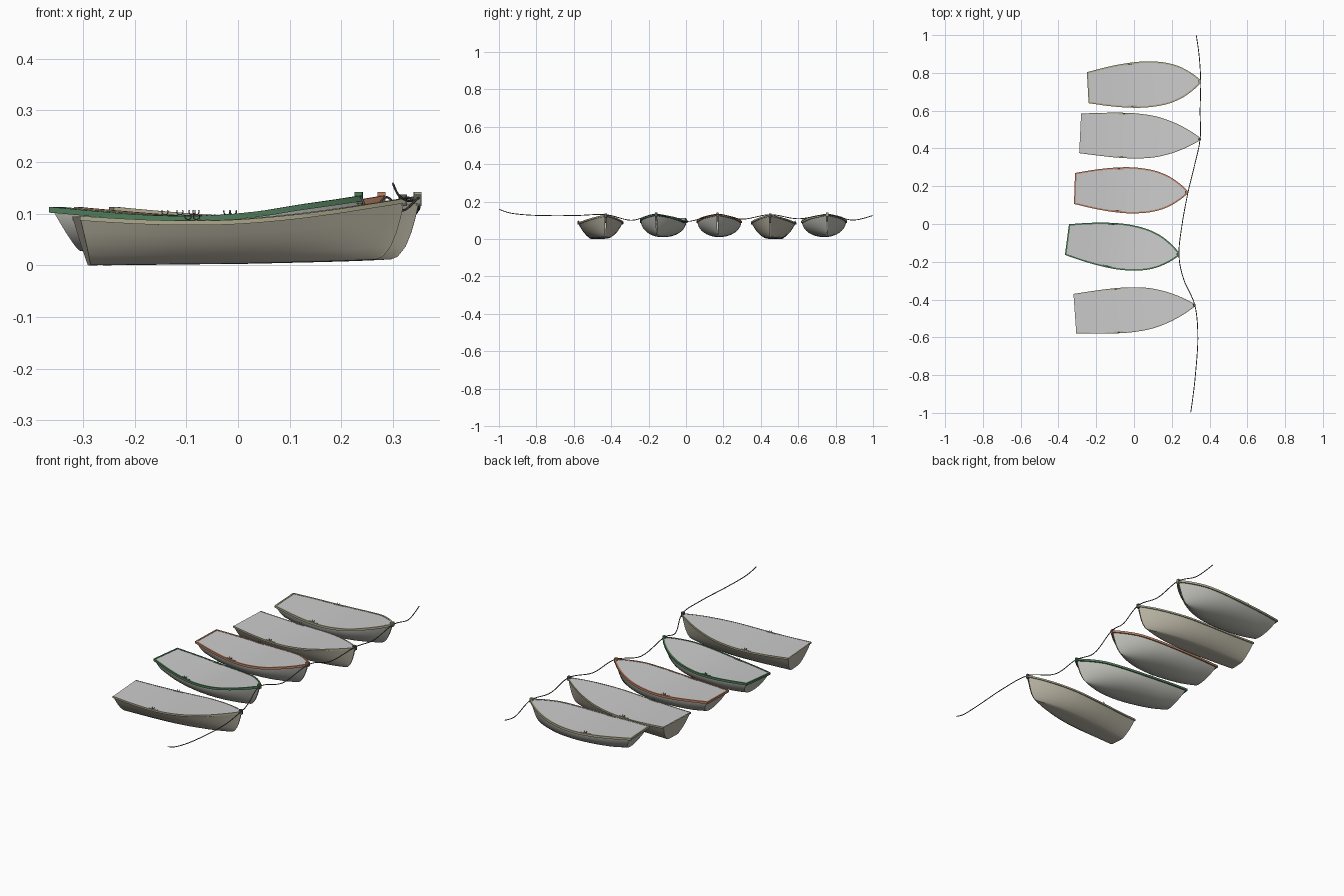
import bpy, math
from mathutils import Matrix, Vector

if "Cube" in bpy.data.objects:
    bpy.data.objects.remove(bpy.data.objects["Cube"])

def mat(name, col):
    m = bpy.data.materials.new(name)
    m.diffuse_color = (*col, 1)
    m.use_nodes = True
    m.node_tree.nodes["Principled BSDF"].inputs["Base Color"].default_value = m.diffuse_color
    return m

HULL = mat("hull_paint", (0.50, 0.50, 0.46))
WOOD = mat("hull_wood", (0.50, 0.47, 0.38))
TAN = mat("trim_tan", (0.42, 0.40, 0.27))
RED = mat("trim_red", (0.50, 0.22, 0.13))
GREEN = mat("trim_green", (0.08, 0.20, 0.10))
DARK = mat("dark_metal", (0.10, 0.11, 0.11))
ROPE = mat("rope_dark", (0.12, 0.12, 0.11))

def spline(rows, n):
    """Catmull-Rom resampling of rows of numbers."""
    out, k = [], len(rows) - 1
    for i in range(n + 1):
        t = i / n * k
        j = min(int(t), k - 1)
        u = t - j
        p = [rows[max(0, min(k, j + d))] for d in (-1, 0, 1, 2)]
        out.append([0.5 * (2*b + (c-a)*u + (2*a-5*b+4*c-d)*u*u + (3*b-a-3*c+d)*u**3)
                    for a, b, c, d in zip(*p)])
    return out

def mesh_obj(name, verts, faces, material, world, smooth=35):
    me = bpy.data.meshes.new(name)
    me.from_pydata(verts, [], faces)
    ob = bpy.data.objects.new(name, me)
    bpy.context.collection.objects.link(ob)
    ob.matrix_world = world
    if material:
        me.materials.append(material)
    bpy.ops.object.select_all(action='DESELECT')
    ob.select_set(True)
    bpy.context.view_layer.objects.active = ob
    bpy.ops.object.mode_set(mode='EDIT')
    bpy.ops.mesh.select_all(action='SELECT')
    bpy.ops.mesh.remove_doubles(threshold=0.00005)
    bpy.ops.mesh.normals_make_consistent(inside=False)
    bpy.ops.object.mode_set(mode='OBJECT')
    if smooth:
        bpy.ops.object.shade_smooth_by_angle(angle=math.radians(smooth))
    return ob

def grid_faces(rows, cols):
    return [(r*cols+c, r*cols+c+1, (r+1)*cols+c+1, (r+1)*cols+c)
            for r in range(rows-1) for c in range(cols-1)]

def sweep(name, path, section, material, world):
    """Sweep a (side, up) section along a path, keeping it upright."""
    verts, m = [], len(section)
    for i, p in enumerate(path):
        a = (p - path[max(i-1, 0)]).to_2d()
        b = (path[min(i+1, len(path)-1)] - p).to_2d()
        a = a.normalized() if a.length else b.normalized()
        b = b.normalized() if b.length else a
        t = (a + b).normalized()
        k = 1 / max(0.5, t.dot(a))
        verts += [(p.x + t.y*s*k, p.y - t.x*s*k, p.z + h) for s, h in section]
    faces = [(i*m+j, i*m+(j+1) % m, (i+1)*m+(j+1) % m, (i+1)*m+j)
             for i in range(len(path)-1) for j in range(m)]
    faces += [tuple(range(m)), tuple(range(len(verts)-m, len(verts)))]
    return mesh_obj(name, verts, faces, material, world, 30)

def tube(name, pts, radius, material, world=Matrix()):
    cu = bpy.data.curves.new(name, 'CURVE')
    cu.dimensions = '3D'
    cu.bevel_depth, cu.bevel_resolution, cu.use_fill_caps = radius, 2, True
    sp = cu.splines.new('POLY')
    sp.points.add(len(pts) - 1)
    for q, p in zip(sp.points, pts):
        q.co = (*p, 1)
    cu.materials.append(material)
    ob = bpy.data.objects.new(name, cu)
    bpy.context.collection.objects.link(ob)
    ob.matrix_world = world

# Stations: sheer position, half beam, sheer height, keel position, keel height, stem curve power
ROUND = [(0, .078, .110, .045, .028, 1), (.10, .098, .101, .12, .016, 1),
         (.20, .112, .094, .21, .011, 1), (.30, .117, .093, .30, .010, 1),
         (.40, .107, .101, .38, .010, .8), (.48, .082, .114, .44, .012, .6),
         (.545, .043, .124, .49, .016, .5), (.592, .003, .132, .525, .022, .45)]
FLAT = [(0, .102, .093, .025, 0, 1), (.10, .110, .087, .115, .001, 1),
        (.20, .116, .084, .20, .002, 1), (.30, .116, .086, .30, .003, 1),
        (.40, .105, .094, .39, .005, .8), (.49, .079, .105, .47, .007, .6),
        (.57, .043, .117, .53, .009, .45), (.637, .003, .127, .572, .011, .35)]
ROUND_SEC = [(math.sin(i*math.pi/20), 1 - math.cos(i*math.pi/20)) for i in range(11)]
FLAT_SEC = [(0, 0), (.18, 0), (.34, .005), (.43, .05), (.60, .22), (.76, .45), (.88, .70), (1, 1)]

def boat(label, stern, bow, flat, trim):
    d = Vector(bow) - Vector(stern)
    w = Matrix.Translation((*stern, 0)) @ Matrix.Rotation(math.atan2(d.y, d.x), 4, 'Z')
    st = spline(FLAT if flat else ROUND, 28)
    sec = FLAT_SEC if flat else ROUND_SEC
    # hull shell and transom
    full = [(-y, z) for y, z in sec[:0:-1]] + sec
    verts = []
    for s, b, z, sk, zk, p in st:
        verts += [(sk + (s-sk)*h**p, b*y, zk + (z-zk)*h) for y, h in full]
    n = len(full)
    mesh_obj(label + "_hull", verts, grid_faces(len(st), n) + [tuple(range(n))],
             WOOD if flat else HULL, w)
    # cover following the sheer line
    cv = []
    for s, b, z, *_ in st:
        cv += [(s, b*f, z + .0015) for f in (-1, -.5, 0, .5, 1)]
    mesh_obj(label + "_cover", cv, grid_faces(len(st), 5), None, w)
    # gunwale trim
    left = [Vector((s, b, z)) for s, b, z, *_ in st]
    right = [Vector((s, -b, z)) for s, b, z, *_ in st]
    box = [(-.003, -.008), (.005, -.008), (.005, .003), (-.003, .003)]
    if flat:
        for side, path in (("left", left), ("right", right)):
            k = 1 if side == "right" else -1
            sweep(f"{label}_{side}_gunwale", path, [(k*a*.6, b*.8) for a, b in box], trim, w)
    else:
        sweep(label + "_gunwale", left[::-1] + right, [(a, b) for a, b in box], trim, w)
    # stem head post
    s, _, z = left[-1]
    x0, x1, h, z0, z1 = s-.011, s+.004, .006, z-.012, z+.010
    pv = [(x, y, q) for q in (z0, z1) for x, y in ((x0, -h), (x1, -h), (x1, h), (x0, h))]
    pf = [(0, 1, 2, 3), (4, 5, 6, 7)] + [(i, (i+1) % 4, 4+(i+1) % 4, 4+i) for i in range(4)]
    mesh_obj(label + "_stem_post", pv, pf, DARK if flat else trim, w, 0)
    # oarlocks on pads
    for name, side in (("left", left), ("right", right)):
        near = sorted(side, key=lambda p: abs(p.x - .225))[0]
        sg = 1 if near.y > 0 else -1
        pad = [p for p in side if abs(p.x - .225) < .05]
        pad = [p + Vector((0, -sg*.003, 0)) for p in pad]
        sweep(f"{label}_{name}_oarlock_pad", pad,
              [(-.003, -.004), (.003, -.004), (.003, .004), (-.003, .004)], trim, w)
        u = [(near.x + .006*math.cos(a), near.y - sg*.003, near.z + .0105 + .006*math.sin(a))
             for a in [math.radians(150 + 24*i) for i in range(11)]]
        tube(f"{label}_{name}_oarlock", u, .0012, DARK, w)

boat("boat_one", (-.240, .722), (.350, .755), False, TAN)
boat("boat_two", (-.285, .480), (.348, .450), True, TAN)
boat("boat_three", (-.310, .188), (.283, .168), False, RED)
boat("boat_four", (-.350, -.083), (.235, -.160), False, GREEN)
boat("boat_five", (-.313, -.475), (.320, -.430), True, TAN)

# mooring rope sagging from bow to bow
ROPE_PTS = [(.33, .998, .125), (.345, .89, .101), (.353, .755, .130), (.350, .60, .108),
            (.350, .45, .130), (.318, .30, .106), (.286, .168, .132), (.255, 0, .093),
            (.238, -.16, .132), (.262, -.29, .100), (.322, -.43, .130), (.338, -.60, .125),
            (.325, -.80, .126), (.310, -.93, .137), (.30, -.998, .158)]
tube("mooring_rope", spline(ROPE_PTS, 90), .0022, ROPE)
